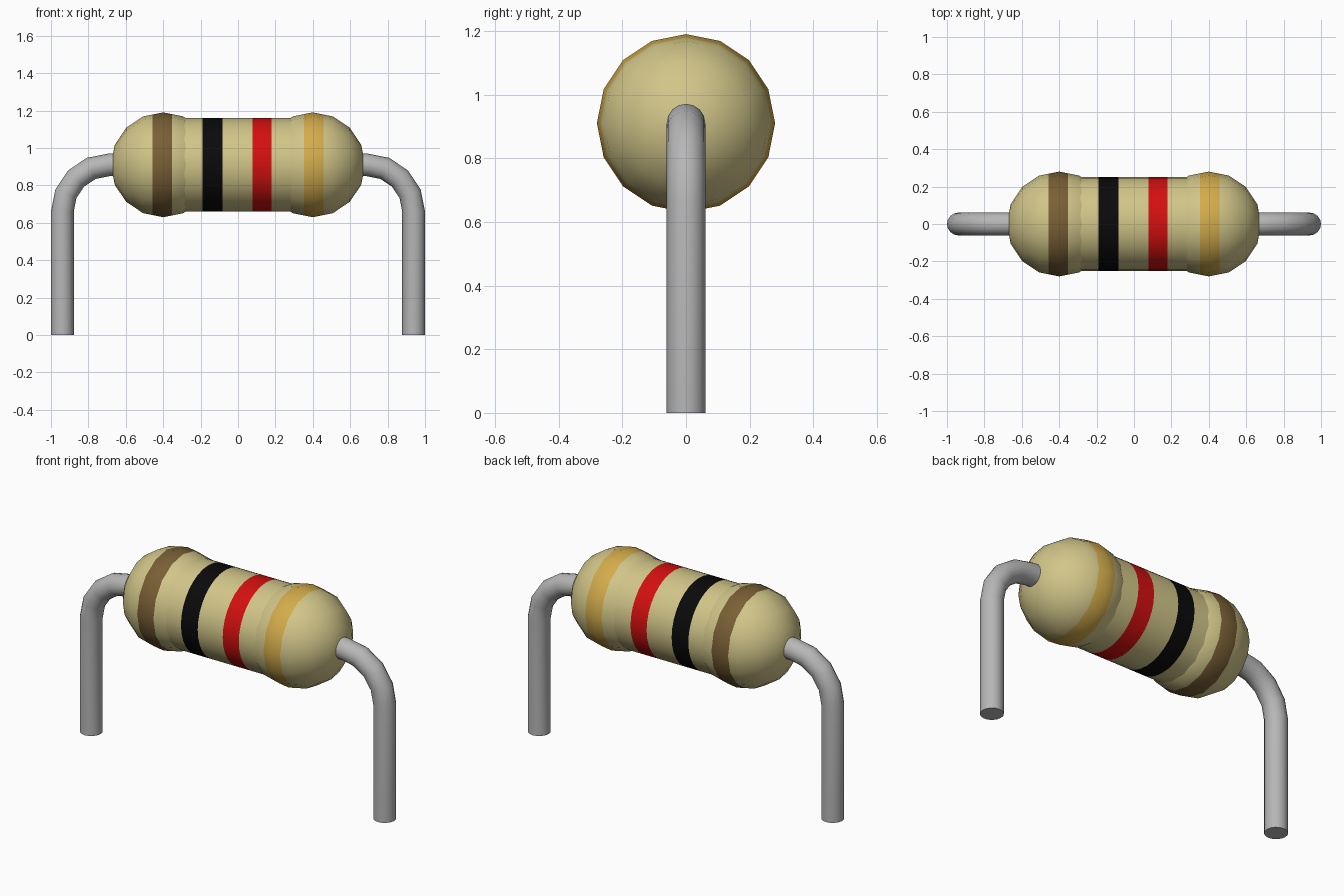
import bpy, bmesh
from math import pi, radians
from mathutils import Matrix, Vector

cube = bpy.data.objects.get("Cube")
if cube:
    bpy.data.objects.remove(cube, do_unlink=True)

AXIS_Z = 0.91      # height of the body's axis
CAP_X, CAP_R = 0.4, 0.28
TUBE_R = 0.25
WIRE_X, WIRE_R, BEND = 0.939, 0.061, 0.25


def material(name, r, g, b):
    m = bpy.data.materials.new(name)
    m.diffuse_color = (r, g, b, 1)
    m.use_nodes = True
    bsdf = m.node_tree.nodes["Principled BSDF"]
    bsdf.inputs["Base Color"].default_value = (r, g, b, 1)
    bsdf.inputs["Roughness"].default_value = 0.5
    return m


tan = material("tan", 0.64, 0.56, 0.25)
brown = material("brown", 0.19, 0.115, 0.035)
black = material("black", 0.003, 0.003, 0.003)
red = material("red", 0.65, 0.005, 0.005)
gold = material("gold", 0.65, 0.41, 0.07)
metal = material("grey metal", 0.47, 0.47, 0.47)


def finish(bm, name, mats):
    bmesh.ops.recalc_face_normals(bm, faces=bm.faces)
    mesh = bpy.data.meshes.new(name)
    bm.to_mesh(mesh)
    bm.free()
    ob = bpy.data.objects.new(name, mesh)
    bpy.context.collection.objects.link(ob)
    for m in mats:
        mesh.materials.append(m)
    bpy.ops.object.select_all(action='DESELECT')
    ob.select_set(True)
    bpy.context.view_layer.objects.active = ob
    bpy.ops.object.shade_smooth_by_angle(angle=radians(35))
    return ob


def cut(bm, x, clear_below=False):
    bmesh.ops.bisect_plane(bm, geom=bm.verts[:] + bm.edges[:] + bm.faces[:],
                           plane_co=(x, 0, 0), plane_no=(1, 0, 0),
                           clear_inner=clear_below)


def paint_band(bm, x0, x1, index):
    """Cut a ring between x0 and x1 and give its faces a colour slot."""
    cut(bm, x0)
    cut(bm, x1)
    for f in bm.faces:
        if x0 < f.calc_center_median().x < x1:
            f.material_index = index


along_x = Matrix.Rotation(pi / 2, 4, 'Y')

# Middle tube with two painted bands
bm = bmesh.new()
bmesh.ops.create_cone(bm, cap_ends=False, segments=32, radius1=TUBE_R,
                      radius2=TUBE_R, depth=0.66, matrix=along_x)
paint_band(bm, -0.19, -0.083, 1)
paint_band(bm, 0.077, 0.18, 2)
finish(bm, "body_tube", [tan, black, red]).location.z = AXIS_Z

for side, turn, band in (("left", 0, gold), ("right", pi, brown)):
    # Rounded end with one painted band
    bm = bmesh.new()
    bmesh.ops.create_uvsphere(bm, u_segments=16, v_segments=8, radius=CAP_R,
                              matrix=Matrix.Translation((CAP_X, 0, 0)) @ along_x)
    cut(bm, 0.25, clear_below=True)
    paint_band(bm, 0.352, 0.457, 1)
    cap = finish(bm, side + "_end_cap", [tan, band])
    cap.location.z = AXIS_Z
    cap.rotation_euler.z = turn

    # Bent wire: straight leg, quarter bend, short run into the end cap
    bm = bmesh.new()
    bmesh.ops.create_circle(bm, cap_ends=True, segments=16, radius=WIRE_R,
                            matrix=Matrix.Translation((WIRE_X, 0, 0)))
    leg = bmesh.ops.extrude_edge_only(bm, edges=bm.edges[:])["geom"]
    ring = [v for v in leg if isinstance(v, bmesh.types.BMVert)]
    bmesh.ops.translate(bm, verts=ring, vec=(0, 0, AXIS_Z - BEND))
    ends = set(ring)
    loop = [e for e in bm.edges if all(v in ends for v in e.verts)]
    bend = bmesh.ops.spin(bm, geom=ring + loop, axis=(0, 1, 0), angle=-pi / 2,
                          cent=(WIRE_X - BEND, 0, AXIS_Z - BEND), steps=4)
    last = [e for e in bend["geom_last"] if isinstance(e, bmesh.types.BMEdge)]
    run = bmesh.ops.extrude_edge_only(bm, edges=last)["geom"]
    bmesh.ops.translate(bm, vec=Vector((-0.1, 0, 0)),
                        verts=[v for v in run if isinstance(v, bmesh.types.BMVert)])
    wire = finish(bm, side + "_wire", [metal])
    wire.rotation_euler.z = turn
